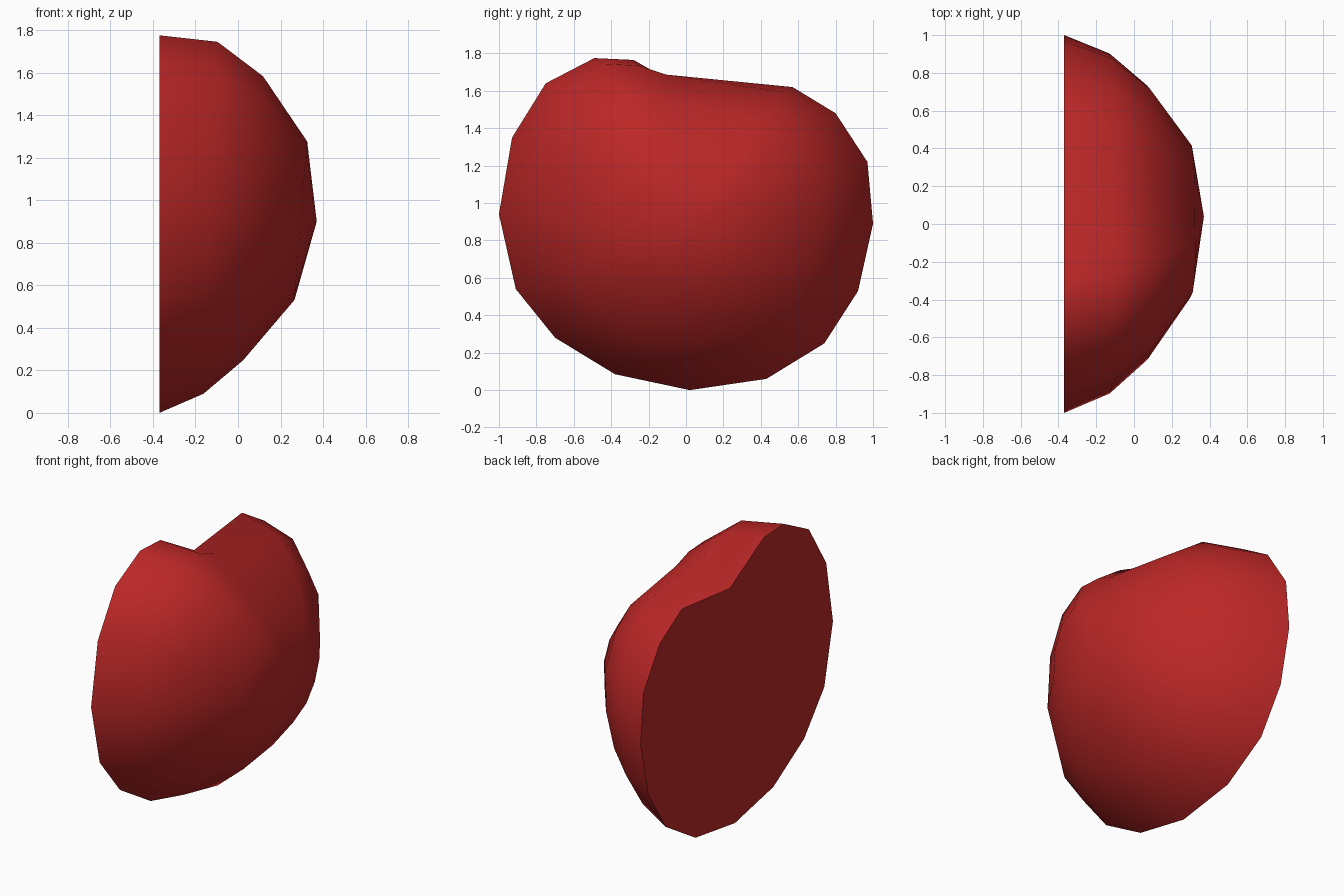
import bpy, bmesh, math

if "Cube" in bpy.data.objects:
    bpy.data.objects.remove(bpy.data.objects["Cube"])

red = bpy.data.materials.new("fruit_red")
red.diffuse_color = (0.5, 0.02, 0.02, 1)
red.use_nodes = True
red.node_tree.nodes["Principled BSDF"].inputs["Base Color"].default_value = red.diffuse_color

# Outline of the flat cut face (y, z); the third entry is the stem hollow
outline = [(0.80, 1.48), (0.57, 1.62), (0.07, 1.565), (-0.28, 1.765), (-0.49, 1.775),
           (-0.75, 1.64), (-0.93, 1.35), (-1.0, 0.94), (-0.91, 0.54), (-0.70, 0.28),
           (-0.38, 0.085), (0.02, 0.0), (0.43, 0.06), (0.74, 0.25), (0.92, 0.53),
           (1.0, 0.89), (0.97, 1.22)]
# Same outline with the hollow filled, used for the domed skin
filled = list(outline)
filled[2] = (-0.12, 1.715)

CY, CZ, CUT = 0.03, 0.9, -0.37
# Rings: x, tilt of x with height, scale sideways/below, scale above
rings = [(-0.13, 0.04, 0.90, 0.965), (0.07, 0.07, 0.725, 0.78), (0.295, 0.08, 0.41, 0.43)]

bm = bmesh.new()
loops = [[bm.verts.new((CUT, y, z)) for y, z in outline]]
for x, tilt, s, s_up in rings:
    loop = []
    for y, z in filled:
        dz = (z - CZ) * (s_up if z > CZ else s)
        loop.append(bm.verts.new((x + tilt * dz, CY + (y - CY) * s, CZ + dz)))
    loops.append(loop)

# Domed skin
n = len(outline)
for a, b in zip(loops, loops[1:]):
    for i in range(n):
        j = (i + 1) % n
        bm.faces.new((a[i], a[j], b[j], b[i]))
tip = bm.verts.new((0.37, 0.04, CZ))
for i in range(n):
    bm.faces.new((loops[-1][i], loops[-1][(i + 1) % n], tip))

# Flat cut face
bm.faces.new(loops[0])
bmesh.ops.recalc_face_normals(bm, faces=bm.faces)

mesh = bpy.data.meshes.new("fruit_slice")
bm.to_mesh(mesh)
bm.free()
mesh.materials.append(red)
obj = bpy.data.objects.new("fruit_slice", mesh)
bpy.context.collection.objects.link(obj)

# Smooth skin, crisp cut edge
bpy.context.view_layer.objects.active = obj
obj.select_set(True)
bpy.ops.object.shade_smooth_by_angle(angle=math.radians(45))
